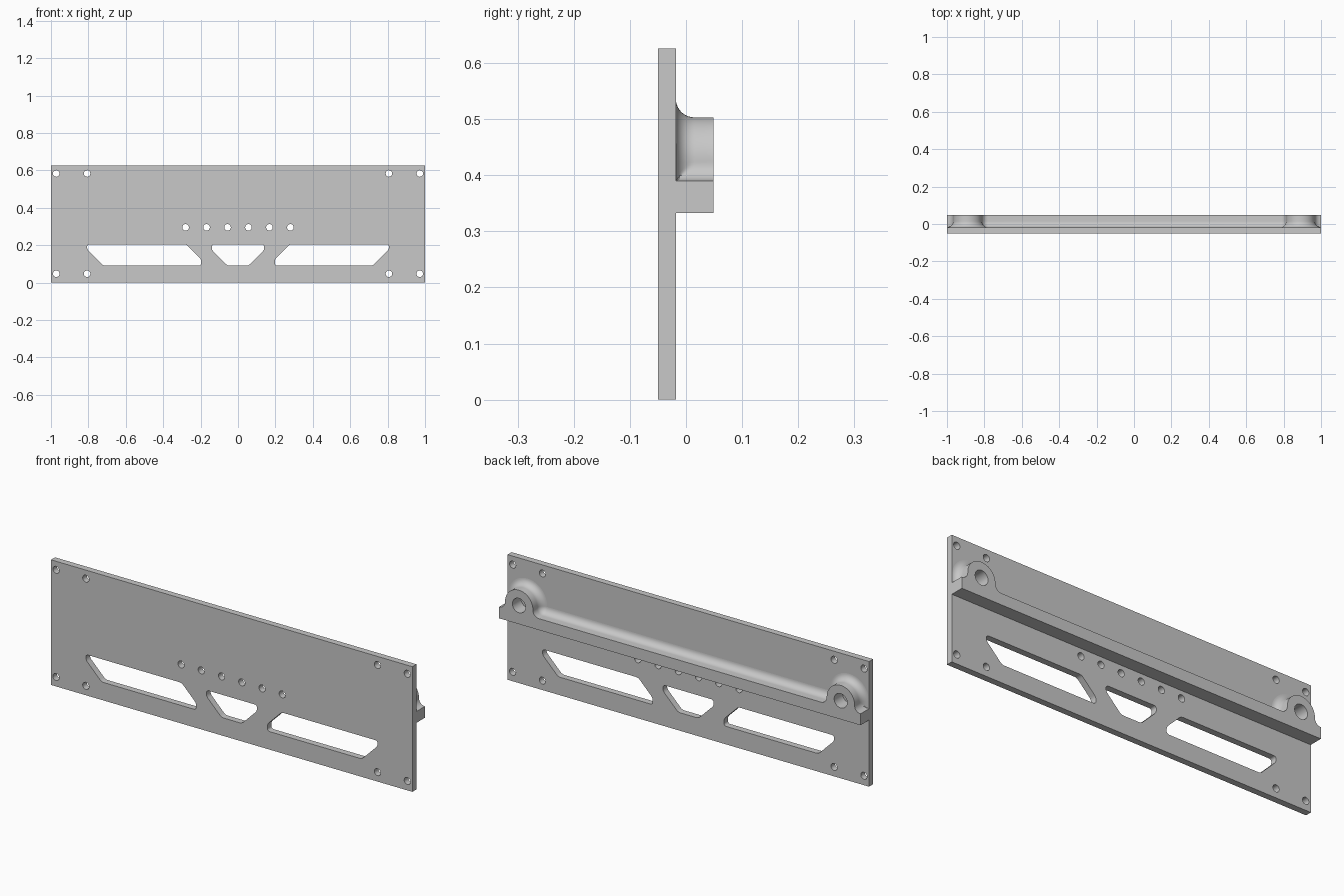
import bpy, bmesh
from math import radians, sin, cos, pi
from mathutils import Matrix, Vector

cube = bpy.data.objects.get("Cube")
if cube:
    bpy.data.objects.remove(cube)

grey = bpy.data.materials.new("plain grey")
grey.use_nodes = True
colour = (0.58, 0.58, 0.58, 1)
grey.diffuse_color = colour
grey.node_tree.nodes["Principled BSDF"].inputs["Base Color"].default_value = colour

FRONT, FACE, BACK = -0.05, -0.018, 0.049      # panel front, panel back, rail back
RAIL_BOTTOM, RAIL_TOP = 0.333, 0.39
BOSS_X, BOSS_Z, BOSS_R, FILLET = 0.89, 0.426, 0.077, 0.033


def add_object(name, bm):
    bmesh.ops.recalc_face_normals(bm, faces=bm.faces)
    mesh = bpy.data.meshes.new(name)
    bm.to_mesh(mesh)
    bm.free()
    mesh.materials.append(grey)
    obj = bpy.data.objects.new(name, mesh)
    bpy.context.collection.objects.link(obj)
    return obj


def loft(bm, layers):
    """Closed solid through (y, outline) layers."""
    rings = [[bm.verts.new((x, y, z)) for x, z in outline] for y, outline in layers]
    count = len(rings[0])
    for a, b in zip(rings, rings[1:]):
        for i in range(count):
            j = (i + 1) % count
            bm.faces.new((a[i], a[j], b[j], b[i]))
    bm.faces.new(rings[0])
    bm.faces.new(rings[-1][::-1])


def arc(cx, cz, r, start, end, steps):
    return [(cx + r * cos(radians(start + (end - start) * i / steps)),
             cz + r * sin(radians(start + (end - start) * i / steps)))
            for i in range(steps + 1)]


def rounded(points, offset=0.016, steps=6):
    """Outline with every corner replaced by an arc."""
    pts = [Vector(p) for p in points]
    outline = []
    for i, p in enumerate(pts):
        into = (p - pts[i - 1]).normalized()
        away = (pts[(i + 1) % len(pts)] - p).normalized()
        weight = cos(into.angle(away) / 2)
        for k in range(steps + 1):
            t = k / steps
            a, b, c = (1 - t) ** 2, 2 * t * (1 - t) * weight, t * t
            q = (a * (p - into * offset) + b * p + c * (p + away * offset)) / (a + b + c)
            outline.append((q.x, q.y))
    return outline


def prism(bm, outline):
    loft(bm, [(-0.2, outline), (0.2, outline)])


def hole(bm, x, z, radius, sides=32):
    prism(bm, arc(x, z, radius, 0, 360, sides)[:-1])


def cut(obj, bm):
    cutter = add_object("cutter", bm)
    cutter.hide_render = True
    mod = obj.modifiers.new("cut", 'BOOLEAN')
    mod.operation, mod.solver, mod.object = 'DIFFERENCE', 'EXACT', cutter
    bpy.context.view_layer.objects.active = obj
    bpy.ops.object.modifier_apply(modifier=mod.name)
    bpy.data.objects.remove(cutter)


def smooth(obj):
    bpy.ops.object.select_all(action='DESELECT')
    obj.select_set(True)
    bpy.context.view_layer.objects.active = obj
    bpy.ops.object.shade_smooth_by_angle(angle=radians(30))


# Flat panel
bm = bmesh.new()
bmesh.ops.create_cube(bm, size=1, matrix=Matrix.Translation((0, (FRONT + FACE) / 2, 0.313))
                      @ Matrix.Diagonal((2, FACE - FRONT, 0.626, 1)))
panel = add_object("panel", bm)

# Screw holes and vent slots through the panel
bm = bmesh.new()
for side in (-1, 1):
    for x in (0.807, 0.972):
        for z in (0.047, 0.583):
            hole(bm, side * x, z, 0.0175)
    for i in range(3):
        hole(bm, side * (0.056 + 0.112 * i), 0.295, 0.0175)
    prism(bm, rounded([(side * x, z) for x, z in (
        (0.807, 0.204), (0.277, 0.204), (0.197, 0.124),
        (0.197, 0.09), (0.72, 0.09), (0.807, 0.177))], 0.013))
prism(bm, rounded([(-0.14, 0.204), (0.14, 0.204), (0.14, 0.174),
                   (0.056, 0.09), (-0.056, 0.09), (-0.14, 0.174)], 0.013))
cut(panel, bm)
smooth(panel)


def section(grow):
    """Rail and boss outline, grown outwards near the panel to form the fillet."""
    corner = RAIL_TOP + FILLET
    half = arc(BOSS_X - BOSS_R - FILLET, corner, FILLET - grow, -90, 0, 10)
    half += arc(BOSS_X, BOSS_Z, BOSS_R + grow, 180, 0, 32)
    outer = arc(BOSS_X + BOSS_R + FILLET, corner, FILLET, 180, 270, 10)
    half += [(max(x, BOSS_X + BOSS_R + grow), z) for x, z in outer]
    half.append((1, RAIL_BOTTOM))
    return half + [(-x, z) for x, z in reversed(half)]


# Back rail with two bosses, lofted along y through the fillet
layers = [(BACK, section(0))]
for i in range(11):
    a = radians(89 * i / 10)
    layers.append((FACE + FILLET * (1 - sin(a)), section(FILLET * (1 - cos(a)))))
bm = bmesh.new()
loft(bm, layers)
rail = add_object("back_rail", bm)

# Blind holes in the bosses
bm = bmesh.new()
for side in (-1, 1):
    hole(bm, side * BOSS_X, BOSS_Z, 0.036, 48)
cut(rail, bm)
smooth(rail)
